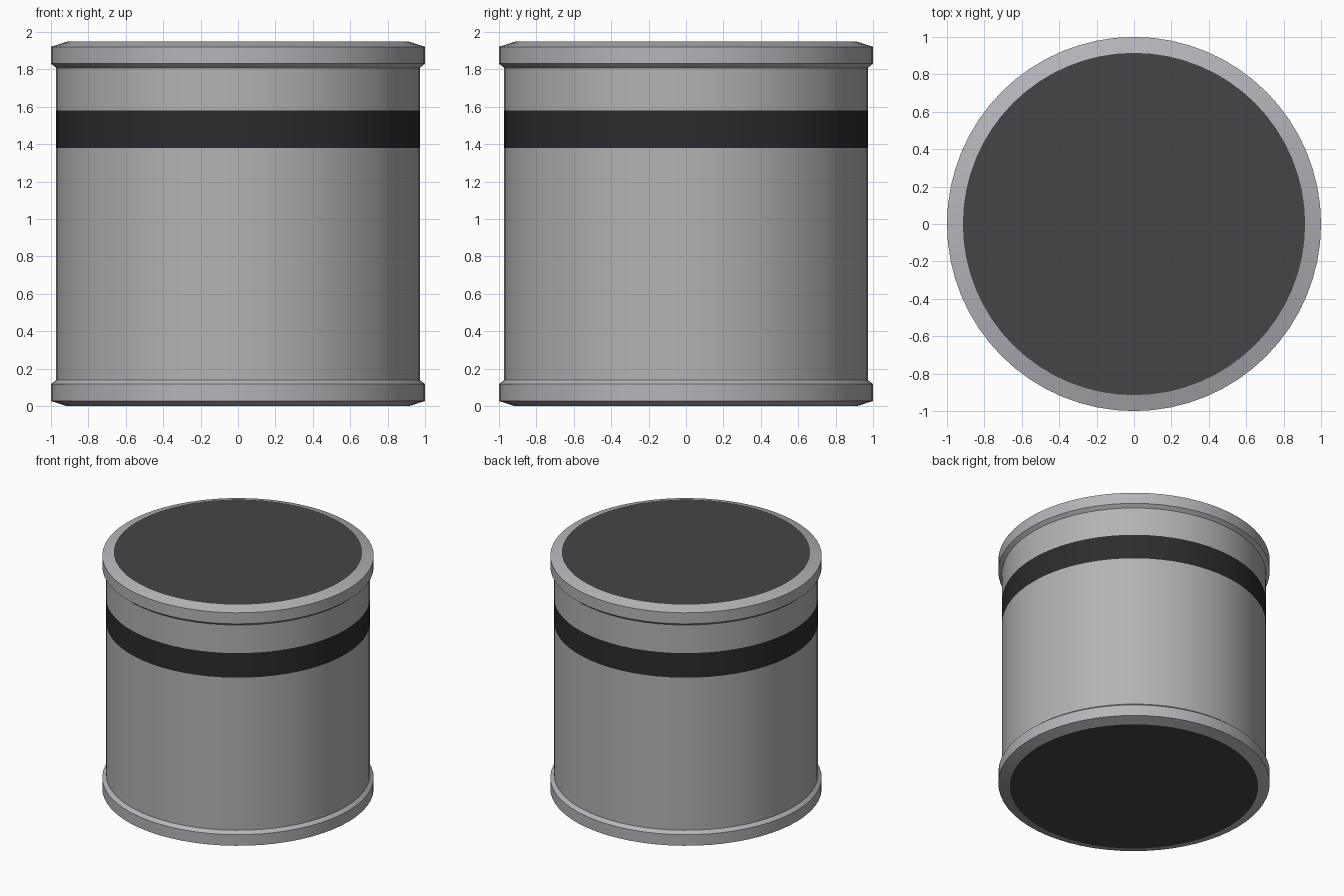
import bpy, bmesh
from math import cos, sin, tau, radians

if "Cube" in bpy.data.objects:
    bpy.data.objects.remove(bpy.data.objects["Cube"])

SEGMENTS = 64


def material(name, color):
    m = bpy.data.materials.new(name)
    m.diffuse_color = (*color, 1)
    m.use_nodes = True
    m.node_tree.nodes["Principled BSDF"].inputs["Base Color"].default_value = m.diffuse_color
    return m


def finish(name, bm, mat):
    mesh = bpy.data.meshes.new(name)
    bm.to_mesh(mesh)
    bm.free()
    mesh.materials.append(mat)
    obj = bpy.data.objects.new(name, mesh)
    bpy.context.collection.objects.link(obj)
    bpy.ops.object.select_all(action='DESELECT')
    bpy.context.view_layer.objects.active = obj
    obj.select_set(True)
    bpy.ops.object.shade_smooth_by_angle(angle=radians(25))
    return obj


def ring(bm, r, z):
    return [bm.verts.new((r * cos(tau * i / SEGMENTS), r * sin(tau * i / SEGMENTS), z))
            for i in range(SEGMENTS)]


def lathe(name, profile, mat):
    """Revolve an upward (radius, z) profile into an open shell."""
    bm = bmesh.new()
    rings = [ring(bm, r, z) for r, z in profile]
    for lo, hi in zip(rings, rings[1:]):
        for i in range(SEGMENTS):
            j = (i + 1) % SEGMENTS
            bm.faces.new((lo[i], lo[j], hi[j], hi[i]))
    return finish(name, bm, mat)


def disc(name, r, z, up, mat):
    bm = bmesh.new()
    verts = ring(bm, r, z)
    bm.faces.new(verts if up else verts[::-1])
    return finish(name, bm, mat)


shell = material("shell_grey", (0.45, 0.45, 0.45))
metal = material("rim_metal", (0.46, 0.46, 0.49))
black = material("band_black", (0.025, 0.025, 0.028))
dark = material("cap_dark", (0.06, 0.06, 0.065))

# Straight wall in three stacked bands
for name, z0, z1, mat in (("lower_wall", 0.14, 1.38, shell),
                          ("stripe", 1.38, 1.58, black),
                          ("upper_wall", 1.58, 1.81, shell)):
    lathe(name, [(0.972, z0), (0.972, z1)], mat)

# Chamfered rims: the top one mirrors the bottom one
HEIGHT = 1.948
rim = [(0.915, 0.0), (1.0, 0.027), (1.0, 0.117), (0.972, 0.14)]
lathe("bottom_rim", rim, metal)
lathe("top_rim", [(r, HEIGHT - z) for r, z in reversed(rim)], metal)

# Flat end caps
disc("bottom_cap", 0.915, 0.0, False, dark)
disc("top_cap", 0.915, HEIGHT, True, dark)
